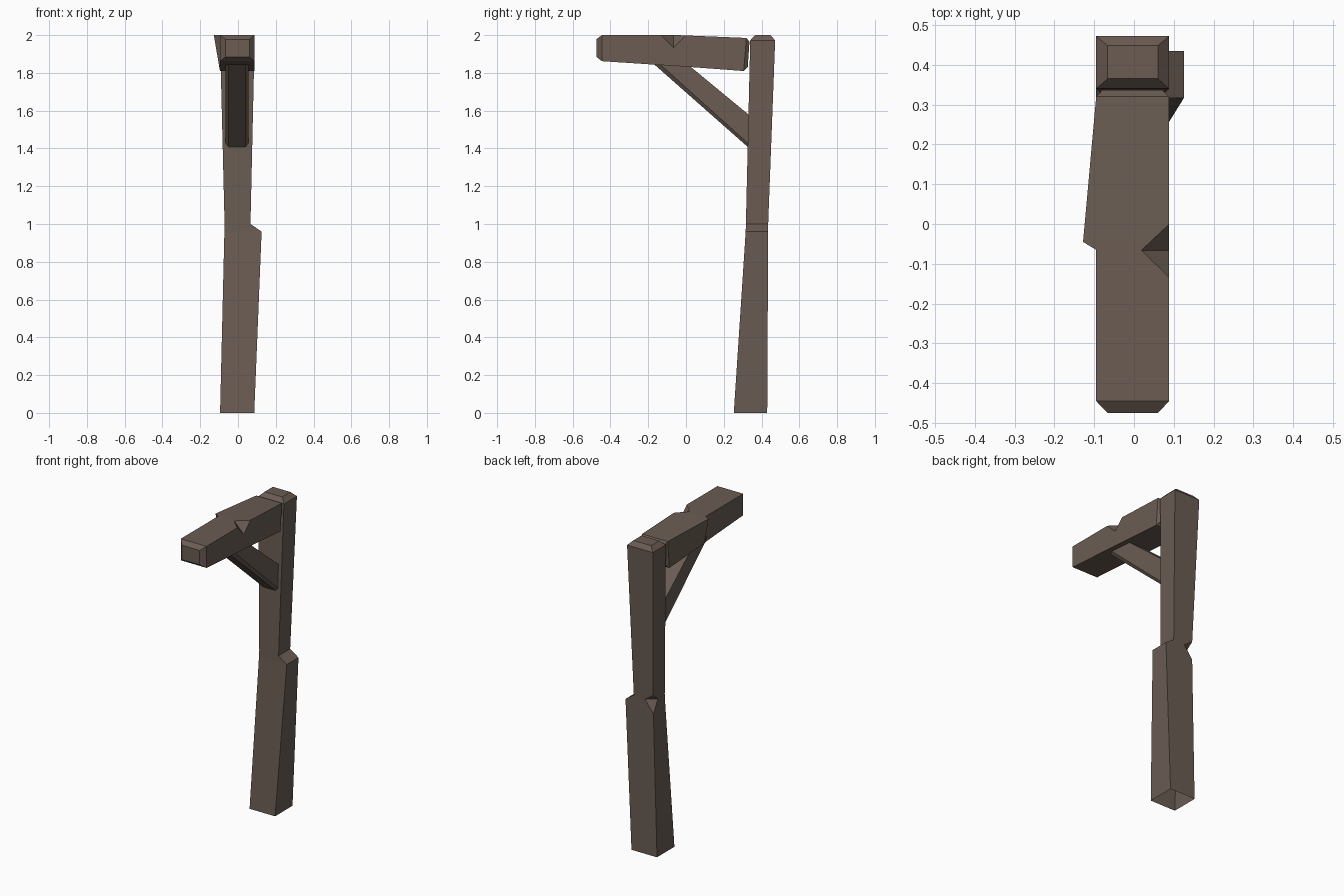
import bpy, bmesh

if "Cube" in bpy.data.objects:
    bpy.data.objects.remove(bpy.data.objects["Cube"])

wood = bpy.data.materials.new("weathered brown wood")
wood.diffuse_color = (0.145, 0.108, 0.087, 1)
wood.use_nodes = True
wood.node_tree.nodes["Principled BSDF"].inputs["Base Color"].default_value = wood.diffuse_color


def finish(name, bm):
    bmesh.ops.recalc_face_normals(bm, faces=bm.faces[:])
    me = bpy.data.meshes.new(name)
    bm.to_mesh(me)
    bm.free()
    me.materials.append(wood)
    ob = bpy.data.objects.new(name, me)
    bpy.context.collection.objects.link(ob)
    return ob


def loft(name, rings):
    """Skin a list of matching cross-sections and cap both ends."""
    bm = bmesh.new()
    vs = [[bm.verts.new(p) for p in r] for r in rings]
    n = len(rings[0])
    for a, b in zip(vs, vs[1:]):
        for i in range(n):
            j = (i + 1) % n
            bm.faces.new((a[i], a[j], b[j], b[i]))
    bm.faces.new(vs[0][::-1])
    bm.faces.new(vs[-1])
    return finish(name, bm)


def chop(ob, points):
    """Cut an axe notch: the convex hull of the points is removed."""
    bm = bmesh.new()
    for p in points:
        bm.verts.new(p)
    bmesh.ops.convex_hull(bm, input=bm.verts[:])
    cutter = finish("notch_cutter", bm)
    cutter.hide_render = True
    mod = ob.modifiers.new("notch", 'BOOLEAN')
    mod.operation = 'DIFFERENCE'
    mod.solver = 'EXACT'
    mod.object = cutter
    bpy.context.view_layer.objects.active = ob
    bpy.ops.object.modifier_apply(modifier=mod.name)
    bpy.data.objects.remove(cutter)


# Upright post: x0, x1, y0, y1, z per section, with a shoulder near mid height
sections = [
    (-0.095, 0.086, 0.253, 0.430, 0.0),
    (-0.072, 0.125, 0.316, 0.435, 0.96),
    (-0.071, 0.066, 0.317, 0.435, 1.0),
    (-0.095, 0.088, 0.340, 0.472, 1.972),
    (-0.066, 0.060, 0.365, 0.448, 2.0),
]
post = loft("post", [[(a, c, z), (b, c, z), (b, d, z), (a, d, z)]
                     for a, b, c, d, z in sections])
chop(post, [(-0.012, 0.437, 0.995), (-0.073, 0.385, 0.995),
            (-0.072, 0.436, 1.035), (-0.073, 0.435, 0.915),
            (-0.2, 0.56, 0.99)])
# the foot of the post is open
bm = bmesh.new()
bm.from_mesh(post.data)
foot = [f for f in bm.faces if all(v.co.z < 0.001 for v in f.verts)]
bmesh.ops.delete(bm, geom=foot, context='FACES_ONLY')
bm.to_mesh(post.data)
bm.free()

# Cross beam: bottom x0, top x0, x1, bottom y, top y, z0, z1 per section
sections = [
    (-0.066, -0.066, 0.060, -0.475, -0.475, 1.885, 1.978),
    (-0.095, -0.095, 0.088, -0.445, -0.445, 1.862, 2.0),
    (-0.095, -0.095, 0.088, -0.065, -0.065, 1.837, 2.0),
    (-0.100, -0.128, 0.088, -0.045, -0.045, 1.836, 2.0),
    (-0.095, -0.095, 0.088, 0.305, 0.320, 1.810, 1.985),
    (-0.080, -0.080, 0.072, 0.327, 0.336, 1.832, 1.965),
]
beam = loft("cross_beam", [[(bx, by, z0), (x1, by, z0), (x1, ty, z1), (tx, ty, z1)]
                           for bx, tx, x1, by, ty, z0, z1 in sections])
chop(beam, [(0.018, -0.066, 2.001), (0.089, -0.066, 1.932),
            (0.089, 0.002, 2.0), (0.089, -0.135, 2.0),
            (0.25, -0.066, 2.12)])


# Diagonal brace with chamfered lower edges
def brace_end(y_low, z_low, y_up, z_up):
    ym, zm = y_low + 0.01 * (y_up > y_low), z_low + 0.02
    c = -0.005
    return [(c - 0.045, y_low, z_low), (c + 0.045, y_low, z_low),
            (c + 0.06, ym, zm), (c + 0.06, y_up, z_up),
            (c - 0.06, y_up, z_up), (c - 0.06, ym, zm)]


loft("brace", [brace_end(-0.19, 1.864, -0.02, 1.869),
               brace_end(0.345, 1.392, 0.345, 1.568)])
